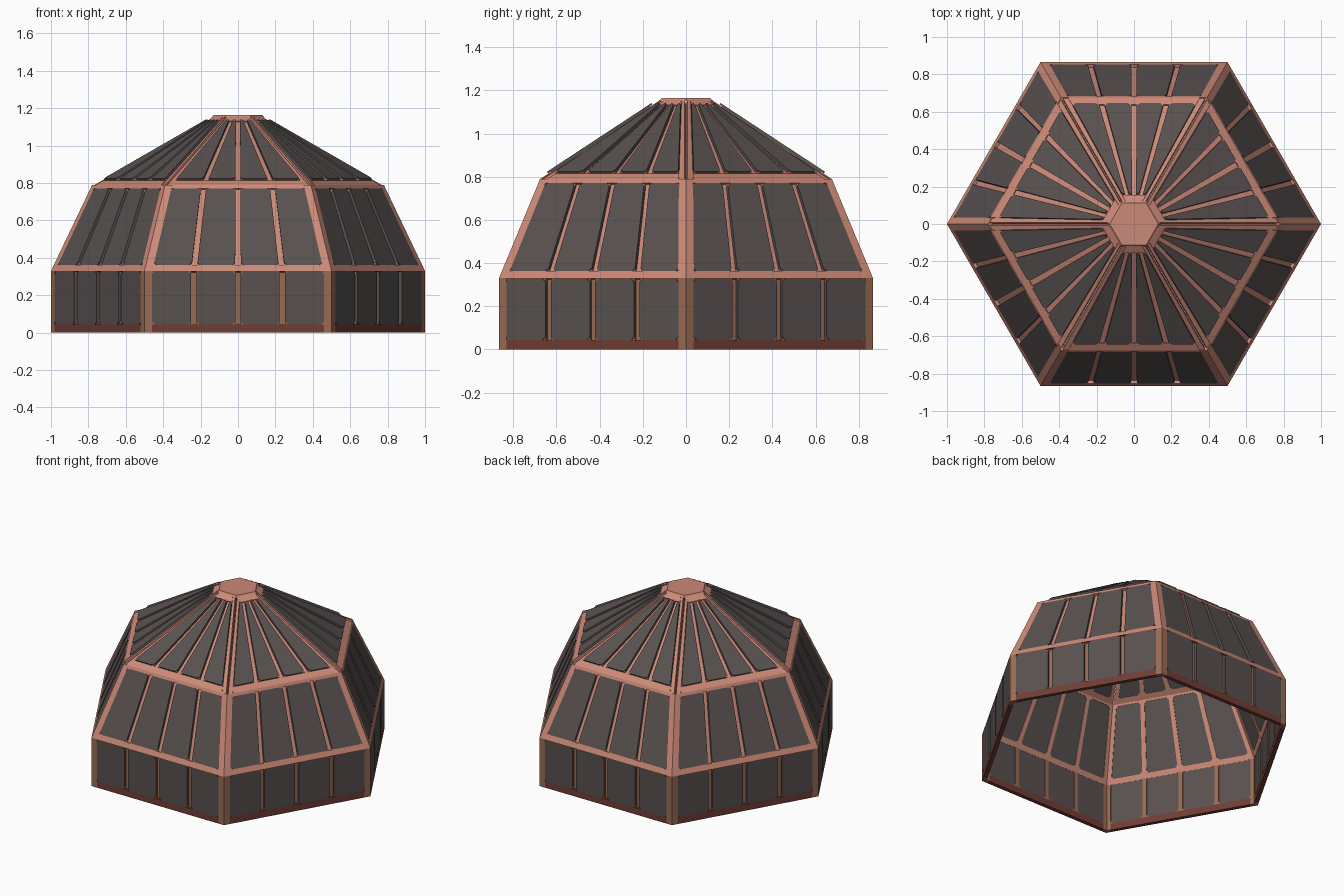
import bpy, bmesh, math
from mathutils import Vector

if "Cube" in bpy.data.objects:
    bpy.data.objects.remove(bpy.data.objects["Cube"])

def material(name, rgb):
    m = bpy.data.materials.new(name)
    m.diffuse_color = (*rgb, 1)
    m.use_nodes = True
    m.node_tree.nodes["Principled BSDF"].inputs["Base Color"].default_value = m.diffuse_color
    return m

COPPER = material("light copper", (0.60, 0.25, 0.185))
TAN = material("tan bronze", (0.32, 0.145, 0.085))
RUST = material("dark rust", (0.16, 0.047, 0.033))
GLASS = material("smoked glass", (0.098, 0.082, 0.08))

parts = {}          # part name -> (bmesh, material)
T30 = math.tan(math.radians(30))
C30 = math.cos(math.radians(30))

def part(name, mat):
    if name not in parts:
        parts[name] = (bmesh.new(), mat)
    return parts[name][0]

def prism(bm, outer, inner):
    a = [bm.verts.new(p) for p in outer]
    b = [bm.verts.new(p) for p in inner]
    bm.faces.new(a)
    bm.faces.new(b[::-1])
    for i in range(len(a)):
        j = (i + 1) % len(a)
        bm.faces.new((a[i], b[i], b[j], a[j]))

def tier(name, r0, z0, r1, z1, rails, hips, bars, frame, rail_mat,
         gap=0, lift=0, hip_depth=0):
    """Six framed, four-pane trapezoids between two hexagon rings."""
    a0, a1 = r0 * C30, r1 * C30
    length = math.hypot(a1 - a0, z1 - z0)
    lerp = lambda p, v: p[0] + (p[1] - p[0]) * v / length
    half = lambda v: lerp((a0, a1), v) * T30 - gap
    lo, hi = rails[0], length - rails[1]
    for k in range(6):
        ang = math.radians(30 + 60 * k)
        e = Vector((math.cos(ang), math.sin(ang), 0))
        t = Vector((-math.sin(ang), math.cos(ang), 0))
        n = (e * (z1 - z0) + Vector((0, 0, a0 - a1))).normalized()

        def slab(nm, mat, pts, top, bottom):
            base = [e * lerp((a0, a1), v) + t * u + Vector((0, 0, lerp((z0, z1), v)))
                    for u, v in pts]
            prism(part(name + nm, mat), [p + n * top for p in base],
                  [p + n * bottom for p in base])

        # corner hips
        for s in (-1, 1):
            slab("_corner_posts", frame,
                 [(s * half(0), 0), (s * half(length), length),
                  (s * (half(length) - hips[1]), length),
                  (s * (half(0) - hips[0]), 0)], hip_depth, -0.026)

        # rails between the hips
        def edge(v, i):
            """u of pane boundary i (0..7) at height v"""
            w = half(v) - lerp(hips, v)
            b = lerp(bars, v)
            pane = (2 * w - 3 * b) / 4
            return -w + (i // 2) * (pane + b) + (i % 2) * pane

        for nm, v0, v1 in (("_lower_rail", 0, lo), ("_upper_rail", hi, length)):
            if v1 - v0 > 0.001:
                slab(nm, rail_mat, [(edge(v0, 0), v0), (edge(v0, 7), v0),
                                    (edge(v1, 7), v1), (edge(v1, 0), v1)],
                     0, -0.026)
        # recessed glazing bars
        d0, d1 = lift - 0.017, -0.026
        for i in (1, 3, 5):
            slab("_glazing_bars", frame,
                 [(edge(lo, i), lo), (edge(lo, i + 1), lo),
                  (edge(hi, i + 1), hi), (edge(hi, i), hi)], d0, d1)
        # clipped-corner panes and their corner gussets
        for i in (0, 2, 4, 6):
            q = [Vector(p) for p in ((edge(lo, i), lo), (edge(lo, i + 1), lo),
                                     (edge(hi, i + 1), hi), (edge(hi, i), hi))]
            pts = []
            for j in range(4):
                p, prev, nxt = q[j], q[j - 1], q[(j + 1) % 4]
                cut = [p + (o - p).normalized() * min(0.015, (o - p).length * 0.35)
                       for o in (prev, nxt)]
                pts += cut
                slab("_gussets", frame, [cut[0], p, cut[1]], lift - 0.006, d1)
            slab("_glass", GLASS, pts, lift, -0.022)

# upright walls, sloping shoulders, shallow roof
tier("wall", 1, 0, 1, 0.33, (0.045, 0.004), (0.04, 0.04), (0.028, 0.028), TAN, RUST)
tier("shoulder", 1, 0.33, 0.78, 0.79, (0.035, 0.02), (0.042, 0.038),
     (0.03, 0.027), COPPER, COPPER)
tier("roof", 0.78, 0.79, 0.13, 1.16, (0.045, 0.05), (0.03, 0.016),
     (0.03, 0.02), COPPER, COPPER, gap=0.009, lift=0.010, hip_depth=-0.004)

# hexagonal cap
ring = lambda r, z: [Vector((r * math.cos(math.pi * k / 3),
                             r * math.sin(math.pi * k / 3), z)) for k in range(6)]
prism(part("roof_cap", COPPER), ring(0.13, 1.165), ring(0.142, 1.15))

for name, (bm, mat) in parts.items():
    bmesh.ops.recalc_face_normals(bm, faces=bm.faces)
    me = bpy.data.meshes.new(name)
    bm.to_mesh(me)
    bm.free()
    me.materials.append(mat)
    bpy.context.collection.objects.link(bpy.data.objects.new(name, me))
